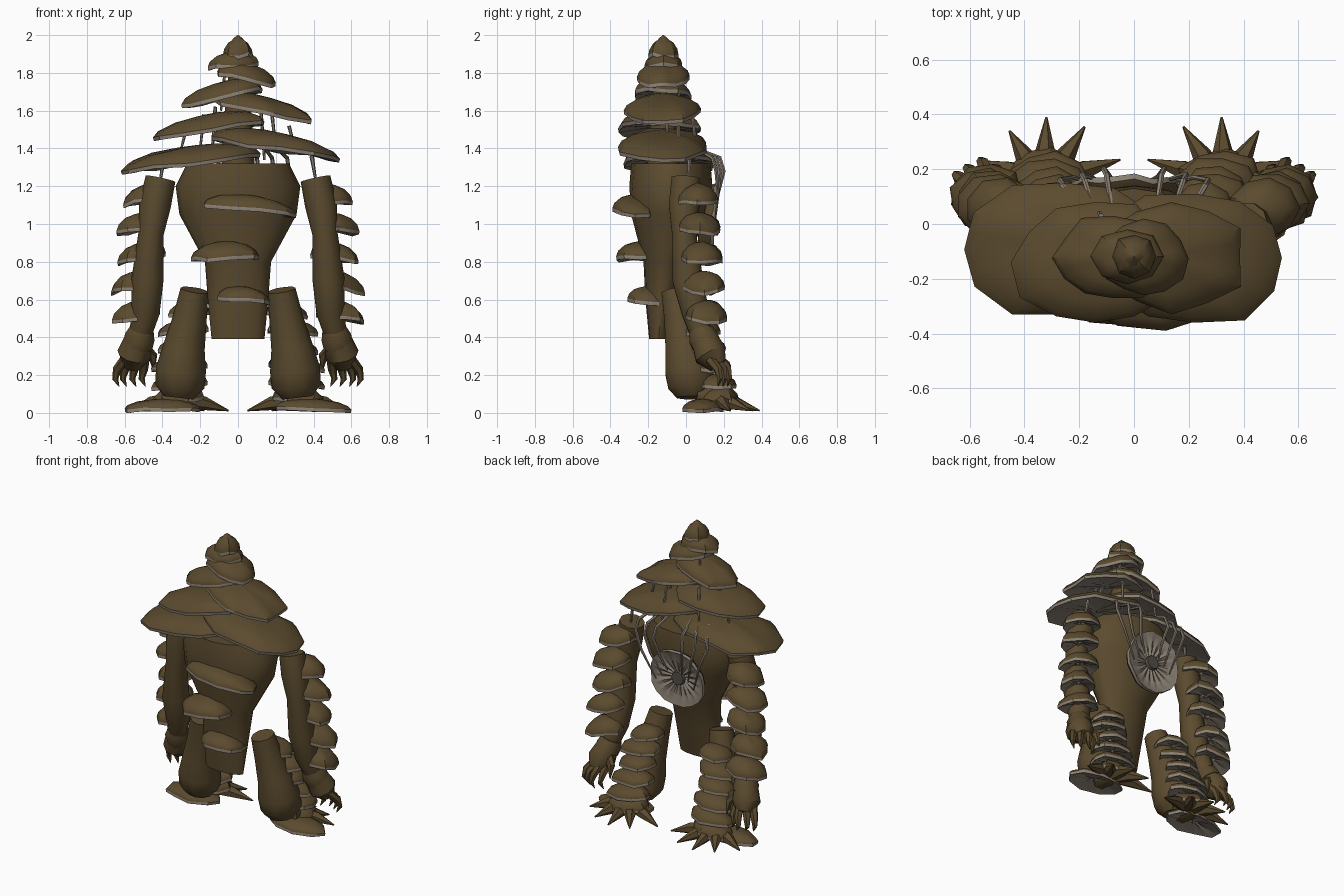
import bpy, bmesh, math, random
from mathutils import Vector, Matrix

random.seed(4)
cube = bpy.data.objects.get("Cube")
if cube:
    bpy.data.objects.remove(cube, do_unlink=True)


def material(name, rgb):
    m = bpy.data.materials.new(name)
    m.use_nodes = True
    m.diffuse_color = (*rgb, 1)
    bsdf = m.node_tree.nodes["Principled BSDF"]
    bsdf.inputs["Base Color"].default_value = (*rgb, 1)
    bsdf.inputs["Roughness"].default_value = 0.9
    return m


BROWN = material("bark brown", (0.105, 0.07, 0.028))
GREY = material("gill grey", (0.26, 0.22, 0.175))
DARK = material("dark gill centre", (0.085, 0.075, 0.062))
parts = []


def finish(name, bm, mats):
    bmesh.ops.recalc_face_normals(bm, faces=bm.faces)
    mesh = bpy.data.meshes.new(name)
    bm.to_mesh(mesh)
    bm.free()
    for m in mats:
        mesh.materials.append(m)
    ob = bpy.data.objects.new(name, mesh)
    bpy.context.collection.objects.link(ob)
    parts.append(ob)


def bridge(bm, a, b, mat=0):
    n = len(a)
    for i in range(n):
        f = bm.faces.new((a[i], a[(i + 1) % n], b[(i + 1) % n], b[i]))
        f.material_index = mat


def tube(name, path, sides=10, mat=BROWN):
    """Round limb through (x, y, z, radius) points."""
    bm = bmesh.new()
    pts = [Vector(p[:3]) for p in path]
    rings = []
    for i, p in enumerate(pts):
        d = pts[min(i + 1, len(pts) - 1)] - pts[max(i - 1, 0)]
        u = d.cross(Vector((0, 1, 0.01))).normalized()
        v = d.cross(u).normalized()
        ring = []
        for k in range(sides):
            a = math.tau * k / sides
            ring.append(bm.verts.new(p + (u * math.cos(a) + v * math.sin(a)) * path[i][3]))
        rings.append(ring)
    for a, b in zip(rings, rings[1:]):
        bridge(bm, a, b)
    bm.faces.new(rings[0])
    bm.faces.new(rings[-1])
    finish(name, bm, [mat])


def cap(name, x, y, z, h, lip=0.02, corners=12, rot=None, rough=0.08, zig=0.008):
    """Bracket fungus filling x and y spans; z gives rim height at both x ends."""
    bm = bmesh.new()
    n = corners * 2
    cx, cy, rx, ry = sum(x) / 2, sum(y) / 2, (x[1] - x[0]) / 2, (y[1] - y[0]) / 2
    slope = (z[1] - z[0]) / 2
    lean = -0.25 * max(-1, min(1, -slope * 12))

    # Irregular outline, fitted to the spans, with a midpoint on every side
    rim = []
    for i in range(corners):
        r, a = 1 + random.uniform(-rough, rough), math.tau * i / corners
        rim.append(Vector((r * math.cos(a), r * math.sin(a), random.uniform(-0.13, 0.13) * h)))
    for ax in (0, 1):
        lo, hi = min(p[ax] for p in rim), max(p[ax] for p in rim)
        for p in rim:
            p[ax] = (p[ax] - lo) / (hi - lo) * 2 - 1
    outline = []
    for i, p in enumerate(rim):
        outline += [p, (p + rim[(i + 1) % corners]) / 2]

    def point(px, py, pz):
        p = Vector((px * rx, py * ry, pz + px * slope))
        if rot:
            p = rot @ p
        return bm.verts.new(p + Vector((cx, cy, sum(z) / 2)))

    def ring(scale, height, ridge=0.0):
        off = lean * (1 - scale) if height > 0.2 * h else 0
        return [point(p.x * scale + off, p.y * scale, height + p.z * scale + (ridge if i % 2 else 0))
                for i, p in enumerate(outline)]

    top = [ring(0.3, 0.93 * h), ring(0.66, 0.74 * h), ring(0.92, 0.36 * h), ring(1, 0.0)]
    under = [ring(0.985, -lip), ring(0.9, -lip, zig), ring(0.2, 0.1 * h, zig)]
    apex, root = point(lean, 0, h), point(0, 0, 0.1 * h)
    for a, b in zip(top, top[1:]):
        bridge(bm, a, b)
    for a, b in zip([top[-1]] + under, under):
        bridge(bm, a, b, 1)
    for i in range(n):
        bm.faces.new((apex, top[0][i], top[0][(i + 1) % n]))
        bm.faces.new((root, under[2][i], under[2][(i + 1) % n])).material_index = 1
    finish(name, bm, [BROWN, GREY])


# Stacked head caps, top to bottom: x span, y span, rim heights, dome height
head = [((-.08, .08), (-.2, -.04), (1.9, 1.9), .085), ((-.16, .11), (-.22, -.02), (1.84, 1.85), .07),
        ((-.11, .2), (-.26, .02), (1.81, 1.74), .08), ((-.3, .13), (-.27, .03), (1.63, 1.72), .08),
        ((-.13, .39), (-.33, .08), (1.66, 1.55), .075), ((-.45, .14), (-.36, .08), (1.46, 1.55), .08),
        ((-.14, .54), (-.36, .11), (1.46, 1.35), .085), ((-.62, .12), (-.33, .15), (1.29, 1.37), .085)]
for i, c in enumerate(head):
    cap("head_cap_%d" % (i + 1), *c, corners=12 if i > 1 else 8)
tube("head_tip", [(0, -.12, 1.955, .048), (0, -.12, 1.985, .022), (0, -.12, 2, .003)])
tube("head_stem", [(0, -.12, 1.28, .09), (0, -.12, 1.6, .07), (0, -.12, 1.9, .04)])

# Torso, narrowing to the pelvis: height, centre y, x radius, y radius
bm = bmesh.new()
rings = []
for z, cy, rx, ry in [(.39, -.145, .14, .05), (.6, -.13, .16, .085), (.8, -.11, .175, .115),
                      (1.05, -.09, .31, .2), (1.2, -.08, .33, .22), (1.32, -.08, .27, .21)]:
    rings.append([bm.verts.new((rx * math.cos(math.tau * k / 16), cy + ry * math.sin(math.tau * k / 16), z))
                  for k in range(16)])
for a, b in zip(rings, rings[1:]):
    bridge(bm, a, b)
bm.faces.new(rings[0])
bm.faces.new(rings[-1])
finish("torso", bm, [BROWN])
for i, c in enumerate([((-.18, .31), (-.39, -.15), (1.11, 1.06), .07), ((-.25, .11), (-.37, -.1), (.82, .84), .08),
                       ((-.11, .17), (-.31, -.1), (.62, .59), .065)]):
    cap("torso_shelf_%d" % (i + 1), *c, corners=9)

# Gilled face disc
cap("face_disc", (-.235, .165), (-.065, .335), (1.02, 1.02), .07, corners=18, rough=.03,
    rot=Matrix.Rotation(math.radians(84), 3, 'X'), zig=.012)
tube("face_centre", [(-.035, .125, 1.02, .05), (-.035, .145, 1.02, .045)], 10, DARK)

# Pale strands hanging around the face and between caps
for s in (-1, 1):
    for k, x in enumerate((.1, .18, .26)):
        out = .2 - .02 * k
        tube("face_strand", [(s * x * .8, .05, 1.4, .009), (s * x, out - .02, 1.35, .011),
                             (s * (x + .01), out, 1.28, .011), (s * x * .85, .17, 1.16, .009),
                             (s * x * .55 - .02, .15, 1.06 - .04 * k, .004)], 6, GREY)
    for k in range(2):
        x = .2 + .1 * k
        tube("cap_strand", [(s * x * .9, -.1 + .06 * k, 1.58 - .06 * k, .01),
                            (s * x, -.1 + .06 * k, 1.4, .006)], 6, GREY)
    tube("shoulder_strand", [(s * .39, .02, 1.36, .012), (s * .415, .01, 1.21, .006)], 6, GREY)
    tube("neck_strand", [(s * .12, .03, 1.62, .01), (s * .14, .06, 1.34, .007)], 6, GREY)
    tube("crown_strand", [(s * .07, -.05, 1.8, .008), (s * .09, -.03, 1.6, .006)], 6, GREY)

# Limbs, mirrored
for s in (-1, 1):
    side = "left" if s > 0 else "right"

    def limb(part, path, sides=10):
        tube(side + "_" + part, [(s * p[0], *p[1:]) for p in path], sides)

    def shelf(part, x, y, z, rx, ry, h, droop=.02):
        cap(side + "_" + part, (s * x - rx, s * x + rx), (y - ry, y + ry),
            (z + s * -droop, z + s * droop), h, .018, 9)

    # Arm, wrist and hand
    limb("arm", [(.41, .0, 1.24, .08), (.44, -.01, 1.1, .085), (.46, -.01, .95, .067),
                 (.48, .01, .7, .085), (.49, .05, .53, .075), (.515, .08, .42, .06)])
    limb("wrist", [(.51, .08, .44, .066), (.52, .09, .4, .08), (.53, .11, .36, .08)])
    limb("palm", [(.53, .1, .38, .075), (.55, .13, .31, .09), (.56, .17, .25, .05)])
    for k, x in enumerate((.5, .55, .6, .64)):
        y = .2 - .025 * abs(k - 1)
        limb("finger_%d" % (k + 1), [(.53 + (x - .55) * .7, y - .03, .29, .028),
                                     (x, y + .02, .23, .024), (x + .01, y + .03, .18, .016),
                                     (x - .01, y + .02, .14, .002)], 6)
    limb("thumb", [(.5, .13, .35, .03), (.45, .17, .3, .025), (.445, .19, .22, .003)], 6)
    for k, x in enumerate((.48, .515, .51, .545, .54)):
        shelf("arm_shelf_%d" % (k + 1), x, .06 + .012 * k, 1.13 - .155 * k, .128, .11, .085, -.02)

    # Leg and its shelves
    limb("leg", [(.23, -.06, .65, .075), (.255, -.03, .5, .09), (.285, -.005, .35, .11),
                 (.302, .015, .23, .133), (.308, .03, .14, .13), (.315, .03, .08, .08)])
    for k, (x, rx) in enumerate([(.26, .11), (.29, .135), (.3, .125), (.31, .15), (.31, .15)]):
        shelf("leg_shelf_%d" % (k + 1), x, .05 + .028 * k, .53 - .095 * k, rx, .105, .06, -.012)

    # Foot with splayed claws
    shelf("foot_cap", .32, .17, .07, .14, .11, .08, -.01)
    shelf("foot_heel", .4, .09, .025, .2, .11, .05, -.004)
    limb("foot_core", [(.33, .06, .09, .075), (.33, .13, .08, .075), (.33, .2, .06, .055)])
    for k, (x, y) in enumerate([(.05, .235), (.18, .355), (.32, .39), (.455, .34), (.57, .23)]):
        limb("toe_%d" % (k + 1), [(.33 + (x - .33) * .25, .17, .06, .04),
                                  (.33 + (x - .33) * .55, .17 + (y - .17) * .45, .05, .036),
                                  (x, y, .012, .004)], 6)

# Smooth rounded surfaces, keeping rims sharp
for ob in bpy.context.selected_objects:
    ob.select_set(False)
for ob in parts:
    ob.select_set(True)
bpy.context.view_layer.objects.active = parts[0]
bpy.ops.object.shade_smooth_by_angle(angle=math.radians(38))
